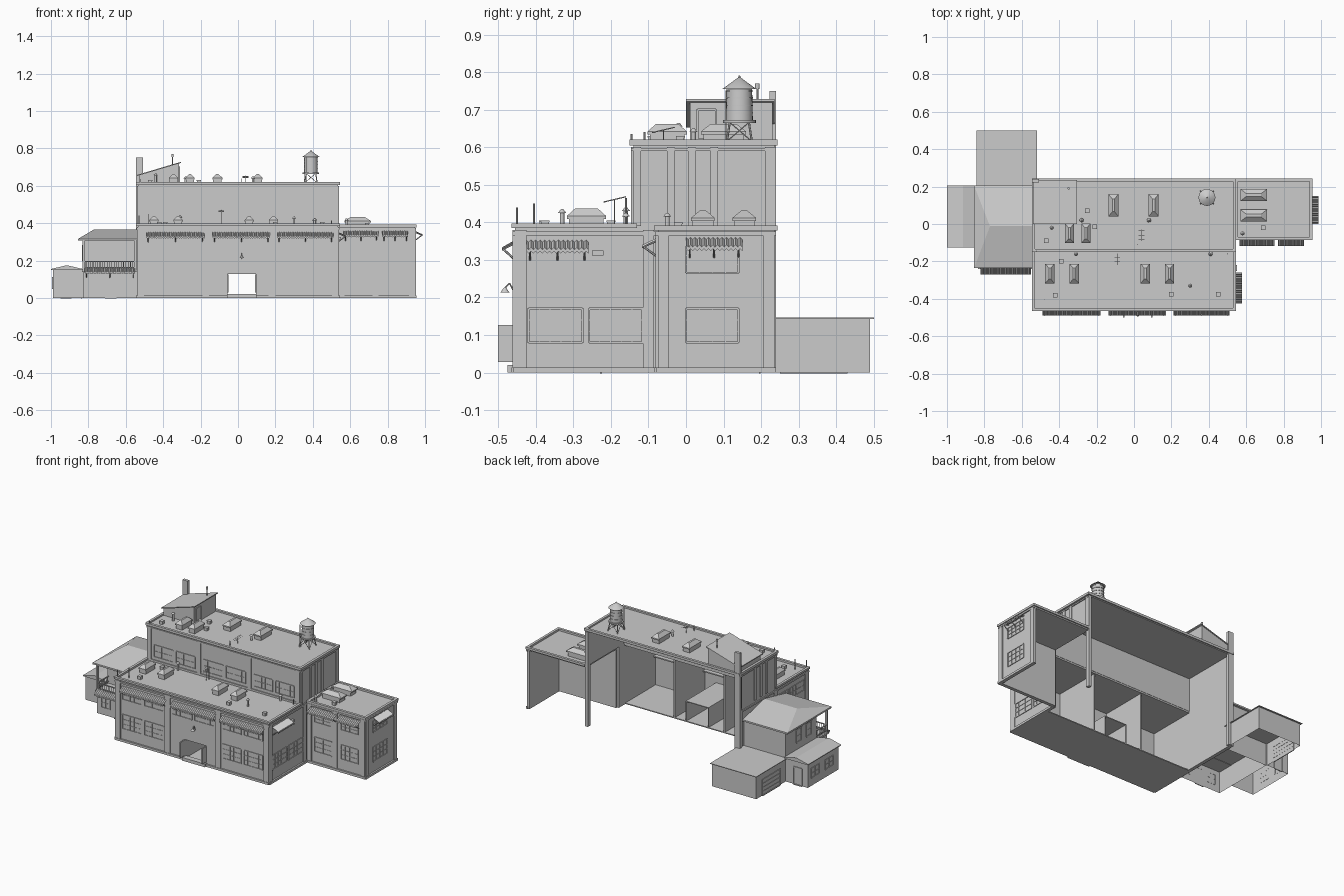
import bpy, bmesh, math
from mathutils import Vector, Matrix

def finish(bm, name, smooth=False):
    bmesh.ops.dissolve_degenerate(bm, edges=bm.edges[:], dist=1e-6)
    me = bpy.data.meshes.new(name)
    bm.to_mesh(me); bm.free()
    ob = bpy.data.objects.new(name, me)
    bpy.context.collection.objects.link(ob)
    if smooth:
        bpy.context.view_layer.objects.active = ob
        ob.select_set(True)
        bpy.ops.object.shade_smooth_by_angle(angle=math.radians(40))
        ob.select_set(False)
    return ob

def box(bm, x0, x1, y0, y1, z0, z1, open_bottom=False):
    m = Matrix.Translation(((x0+x1)/2, (y0+y1)/2, (z0+z1)/2)) @ Matrix.Diagonal((x1-x0, y1-y0, z1-z0, 1))
    r = bmesh.ops.create_cube(bm, size=1, matrix=m)
    if open_bottom:
        fs = [f for f in r['verts'][0].link_faces[:] + r['verts'][-1].link_faces[:] if all(abs(v.co.z-z0) < 1e-5 for v in f.verts)]
        bmesh.ops.delete(bm, geom=list(set(fs)), context='FACES_ONLY')

def hull(bm, pts):
    vs = [bm.verts.new(p) for p in pts]
    bmesh.ops.convex_hull(bm, input=vs)

def cone(bm, x, y, z0, z1, r0, r1, n=12):
    bmesh.ops.create_cone(bm, cap_ends=True, segments=n, radius1=r0, radius2=r1, depth=z1-z0,
                          matrix=Matrix.Translation((x, y, (z0+z1)/2)))

def rod(bm, p, q, r=0.002, n=6):
    p, q = Vector(p), Vector(q)
    rot = (q-p).to_track_quat('Z', 'Y').to_matrix().to_4x4()
    bmesh.ops.create_cone(bm, cap_ends=True, segments=n, radius1=r, radius2=r, depth=(q-p).length,
                          matrix=Matrix.Translation((p+q)/2) @ rot)

# a wall is (axis, position, outward sign); 'y' walls run along x, 'x' walls along y
def at(wall, a, out, z):
    ax, pos, s = wall
    return (a, pos+s*out, z) if ax == 'y' else (pos+s*out, a, z)

def slab(bm, wall, a0, a1, z0, z1, o0, o1):
    p, q = at(wall, a0, o0, z0), at(wall, a1, o1, z1)
    box(bm, *[f(p[i], q[i]) for i in range(3) for f in (min, max)])

def window(bm, wall, a0, a1, z0, z1, nx=4, nz=3):
    for i in range(nx+1):
        a, t = a0+(a1-a0)*i/nx, 0.003 if i in (0, nx) else 0.001
        slab(bm, wall, a-t, a+t, z0, z1, -0.001, 0.004 if t > 0.002 else 0.0025)
    for i in range(nz+1):
        z, t = z0+(z1-z0)*i/nz, 0.003 if i in (0, nz) else 0.001
        slab(bm, wall, a0, a1, z-t, z+t, -0.001, 0.004 if t > 0.002 else 0.0025)

def awning(bm, wall, a0, a1, z=0.357, out=0.042):
    n = int((a1-a0)/0.006)
    prev = None
    for i in range(n+1):
        a, w = a0+(a1-a0)*i/n, 0.003*(-1)**i
        cur = [bm.verts.new(at(wall, a, o, zz)) for o, zz in ((0, z+w), (out, z-0.02+w), (out, z-0.03+w))]
        if prev:
            for k in range(2):
                bm.faces.new((prev[k], prev[k+1], cur[k+1], cur[k]))
        prev = cur
    for a in (a0+0.01, (a0+a1)/2, a1-0.01):
        rod(bm, at(wall, a, 0, z-0.05), at(wall, a, out-0.004, z-0.022), 0.003)
        rod(bm, at(wall, a, 0, z-0.006), at(wall, a, out, z-0.024), 0.002)

def parapet(bm, x0, x1, y0, y1, z0, z1, t=0.016):
    for b in ((x0, x1, y0, y0+t), (x0, x1, y1-t, y1), (x0, x0+t, y0+t, y1-t), (x1-t, x1, y0+t, y1-t)):
        box(bm, *b, z0, z1)

T = 0.012
FRONT, UPFRONT = ('y', -0.455, -1), ('y', -0.14, -1)
LEFT, RIGHT = ('x', -0.535, -1), ('x', 0.535, 1)
WFRONT, WRIGHT = ('y', -0.075, -1), ('x', 0.945, 1)

# main walls, front wall split around the entrance
bm = bmesh.new()
for a0, a1, z0 in ((-0.535, -0.055, 0), (0.095, 0.535, 0), (-0.055, 0.095, 0.127)):
    slab(bm, FRONT, a0, a1, z0, 0.385, -T, 0)
slab(bm, LEFT, -0.455, 0.235, 0, 0.385, -T, 0)
slab(bm, RIGHT, -0.455, -0.075, 0, 0.385, -T, 0)
for w in (LEFT, RIGHT):
    slab(bm, w, -0.14, 0.235, 0.385, 0.605, -T, 0)
slab(bm, UPFRONT, -0.535, 0.535, 0.385, 0.605, -T, 0)
finish(bm, "main_walls")

# wing walls, back left open
bm = bmesh.new()
slab(bm, WFRONT, 0.535, 0.945, 0, 0.38, -T, 0)
slab(bm, WRIGHT, -0.075, 0.235, 0, 0.38, -T, 0)
finish(bm, "wing_walls")

# roofs, floor, partitions and entrance passage
bm = bmesh.new()
box(bm, -0.535, 0.535, -0.455, -0.13, 0.375, 0.385)
box(bm, -0.535, 0.535, -0.14, 0.235, 0.6, 0.61)
box(bm, 0.535, 0.945, -0.075, 0.235, 0.37, 0.38)
finish(bm, "roof_slabs")
bm = bmesh.new()
box(bm, -0.54, 0.54, -0.46, -0.14, 0, 0.006)
for x in (-0.17, 0.18):
    box(bm, x-0.004, x+0.004, -0.445, -0.14, 0, 0.38)
box(bm, -0.53, 0.53, -0.445, -0.42, 0.19, 0.197)
for x in (-0.06, 0.095):
    box(bm, x, x+0.005, -0.455, -0.14, 0, 0.13)
box(bm, -0.06, 0.1, -0.455, -0.14, 0.127, 0.132)
finish(bm, "interior_partitions")

# cornices, skirting and pilasters
bm = bmesh.new()
parapet(bm, -0.545, 0.545, -0.465, -0.13, 0.385, 0.397)
parapet(bm, -0.545, 0.545, -0.15, 0.243, 0.605, 0.62)
parapet(bm, 0.54, 0.955, -0.085, 0.243, 0.378, 0.392)
for w, a0, a1 in ((FRONT, -0.54, 0.54), (LEFT, -0.46, 0.24), (RIGHT, -0.46, -0.08), (WFRONT, 0.54, 0.95), (WRIGHT, -0.08, 0.24)):
    gaps = ((a0, -0.06), (0.1, a1)) if w is FRONT else ((a0, a1),)
    for g in gaps:
        slab(bm, w, *g, 0, 0.014, -0.002, 0.01)
    slab(bm, w, a0, a1, 0.365, 0.375, -0.002, 0.007)
for w, a0, a1 in ((UPFRONT, -0.54, 0.54), (LEFT, -0.145, 0.24), (RIGHT, -0.145, 0.24)):
    slab(bm, w, a0, a1, 0.59, 0.598, -0.002, 0.006)
bays = (-0.52, -0.172, 0.182, 0.52)
for a in bays:
    slab(bm, FRONT, a-0.018, a+0.018, 0, 0.38, -0.004, 0.007)
    slab(bm, UPFRONT, a-0.012, a+0.012, 0.385, 0.6, -0.004, 0.006)
for a in (-0.44, -0.1):
    slab(bm, RIGHT, a-0.015, a+0.015, 0, 0.38, -0.004, 0.006)
for a in (-0.44, -0.13, 0.22):
    slab(bm, LEFT, a-0.015, a+0.015, 0, 0.38, -0.004, 0.006)
for a in (-0.13, -0.04, 0.015, 0.075, 0.22):
    for w in (LEFT, RIGHT):
        slab(bm, w, a-0.01, a+0.01, 0.39, 0.6, -0.004, 0.005)
for a in (0.555, 0.735, 0.93):
    slab(bm, WFRONT, a-0.015, a+0.015, 0, 0.37, -0.004, 0.006)
for a in (-0.06, 0.22):
    slab(bm, WRIGHT, a-0.015, a+0.015, 0, 0.37, -0.004, 0.006)
box(bm, 0.52, 0.54, 0.215, 0.24, 0, 0.6)
finish(bm, "cornices_and_pilasters")

# windows
bm = bmesh.new()
for b in range(3):
    c0, c1 = bays[b]+0.03, bays[b+1]-0.03
    mid = (c0+c1)/2
    for a0, a1 in ((c0, mid-0.01), (mid+0.01, c1)):
        if b != 1:
            window(bm, FRONT, a0, a1, 0.08, 0.17, 5, 3)
        window(bm, FRONT, a0, a1, 0.265, 0.325, 5, 2)
        window(bm, UPFRONT, a0, a1, 0.415, 0.49, 5, 2)
for a0, a1 in ((-0.42, -0.275), (-0.258, -0.115)):
    window(bm, RIGHT, a0, a1, 0.08, 0.17, 5, 3)
    window(bm, LEFT, a0, a1, 0.08, 0.17, 5, 3)
    window(bm, LEFT, a0, a1, 0.265, 0.33, 5, 2)
for z0, z1 in ((0.08, 0.17), (0.265, 0.335)):
    window(bm, WRIGHT, 0.0, 0.14, z0, z1, 4, 3)
    for a in (0.59, 0.775):
        window(bm, WFRONT, a, a+0.12, z0, z1, 4, 3)
finish(bm, "windows")

# corrugated awnings
bm = bmesh.new()
for a0, a1 in ((-0.49, -0.18), (-0.135, 0.17), (0.21, 0.51)):
    awning(bm, FRONT, a0, a1, 0.35, 0.035)
awning(bm, RIGHT, -0.425, -0.26, 0.35)
for a0, a1 in ((0.565, 0.75), (0.77, 0.91)):
    awning(bm, WFRONT, a0, a1)
awning(bm, WRIGHT, 0, 0.15)
awning(bm, ('y', -0.235, -1), -0.82, -0.55, 0.16, 0.035)
finish(bm, "awnings")

# open entrance doors, lamp and side sign
bm = bmesh.new()
for x in (-0.06, 0.092):
    box(bm, x, x+0.008, -0.5, -0.457, 0.028, 0.126)
box(bm, -0.06, 0.1, -0.475, -0.44, 0, 0.02)
rod(bm, (0.02, -0.455, 0.21), (0.02, -0.47, 0.238))
rod(bm, (0.02, -0.47, 0.238), (0.02, -0.482, 0.225))
cone(bm, 0.02, -0.482, 0.213, 0.226, 0.012, 0.003)
box(bm, 0.535, 0.55, -0.25, -0.22, 0.312, 0.325)
finish(bm, "entrance_doors_and_lamp")

# skylights
bm = bmesh.new()
sky = [(x, -0.265, 0.385, 0.046, 0.1) for x in (-0.45, -0.32, 0.06, 0.19)]
sky += [(x, 0.1, 0.61, 0.05, 0.115) for x in (-0.11, 0.105)] + [(x, -0.05, 0.61, 0.045, 0.1) for x in (-0.345, -0.257)]
sky += [(0.64, y, 0.38, 0.13, 0.06) for y in (0.155, 0.045)]
for x, y, z, w, d in sky:
    box(bm, x-w*.46, x+w*.46, y-d*.46, y+d*.46, z, z+0.026)
    kx, ky = (0.12, 0.3) if d > w else (0.3, 0.12)
    hull(bm, [(x+sx*w*k, y+sy*d*l, z+h) for k, l, h in ((.54, .52, .024), (.54, .52, .032), (kx, ky, .052)) for sx in (-1, 1) for sy in (-1, 1)])
finish(bm, "skylights")

# rooftop hut, tall chimney
bm = bmesh.new()
hull(bm, [(x, y, z) for y in (0.01, 0.23) for x, z in ((-0.53, 0.605), (-0.315, 0.605), (-0.53, 0.655), (-0.315, 0.72))])
hull(bm, [(x, y, z+t) for y in (0.0, 0.235) for x, z in ((-0.54, 0.652), (-0.305, 0.722)) for t in (0, 0.006)])
window(bm, ('x', -0.315, 1), 0.03, 0.08, 0.62, 0.7, 1, 1)
finish(bm, "rooftop_hut")
bm = bmesh.new()
box(bm, -0.545, -0.508, 0.222, 0.24, 0, 0.75)
finish(bm, "tall_chimney")

# water tower
bm = bmesh.new()
X, Y = 0.39, 0.142
cone(bm, X, Y, 0.672, 0.755, 0.036, 0.034, 24)
for z in (0.69, 0.71, 0.73, 0.748):
    cone(bm, X, Y, z, z+0.003, 0.037, 0.037, 24)
cone(bm, X, Y, 0.664, 0.672, 0.044, 0.044, 24)
cone(bm, X, Y, 0.755, 0.785, 0.045, 0.004, 24)
cone(bm, X, Y, 0.783, 0.791, 0.004, 0.002, 8)
legs = [(X+sx*0.034, Y+sy*0.034) for sx, sy in ((-1, -1), (1, -1), (1, 1), (-1, 1))]
for (a, b), (c, d) in zip(legs, legs[1:]+legs[:1]):
    top = lambda p, q: (X+(p-X)*.75, Y+(q-Y)*.75, 0.666)
    rod(bm, (a, b, 0.61), top(a, b), 0.003)
    rod(bm, (a, b, 0.615), top(c, d), 0.0015)
    rod(bm, (c, d, 0.615), top(a, b), 0.0015)
for dx in (-0.005, 0.005):
    rod(bm, (X+dx-0.03, Y-0.035, 0.61), (X+dx-0.03, Y-0.035, 0.75), 0.0012)
finish(bm, "water_tower", True)

# roof vents, pipes and aerials
bm = bmesh.new()
for x, y, z in ((-0.42, -0.38, .385), (0.2, -0.375, .385), (0.45, -0.375, .385), (-0.39, -0.2, .385), (-0.47, -0.09, .61),
                (-0.25, 0.07, .61), (-0.21, -0.015, .61), (0.69, -0.02, .38)):
    box(bm, x-0.01, x+0.01, y-0.01, y+0.01, z, z+0.016)
    box(bm, x-0.012, x+0.012, y-0.012, y+0.012, z+0.016, z+0.02)
for x, y, z, h in ((-0.44, -0.02, .61, .045), (-0.28, 0.02, .61, .03), (0.08, 0.02, .61, .03), (-0.31, -0.16, .385, .045),
                   (0.3, -0.33, .385, .04), (0.41, -0.16, .385, .03), (0.58, -0.05, .38, .035)):
    cone(bm, x, y, z, z+h, 0.006, 0.006)
    cone(bm, x, y, z+h, z+h+0.01, 0.011, 0.003)
for x, y, z, h in ((-0.48, -0.405, .385, .065), (-0.53, -0.45, .385, .055), (-0.09, -0.16, .385, .08), (-0.52, -0.145, .61, .025),
                   (-0.35, 0.19, .68, .09), (0.02, -0.11, .61, .03), (0.5, -0.16, .385, .03)):
    rod(bm, (x, y, z), (x, y, z+h), 0.0025)
cone(bm, -0.35, 0.19, 0.755, 0.77, 0.006, 0.006)
for x, y, z in ((-0.09, -0.19, .46), (0.04, -0.06, .645)):
    rod(bm, (x, y, z-0.07 if z < .5 else .61), (x, y, z), 0.0015)
    rod(bm, (x, y-0.03, z-0.006), (x, y+0.03, z+0.008), 0.0015)
    for k in range(-2, 3):
        rod(bm, (x-0.015, y+k*0.012, z+k*0.003), (x+0.015, y+k*0.012, z+k*0.003), 0.001)
finish(bm, "roof_vents_and_aerials")

# side house with balcony
bm = bmesh.new()
box(bm, -0.83, -0.54, -0.225, 0.19, 0, 0.14, True)
box(bm, -0.83, -0.54, -0.12, 0.19, 0.14, 0.308, True)
box(bm, -0.835, -0.54, -0.24, -0.12, 0.138, 0.15)
HF, HL = ('y', -0.12, -1), ('x', -0.83, -1)
for a in (-0.79, -0.64):
    window(bm, HF, a, a+0.06, 0.2, 0.28, 2, 2)
window(bm, HF, -0.71, -0.66, 0.152, 0.285, 1, 1)
window(bm, ('y', -0.225, -1), -0.71, -0.65, 0, 0.11, 1, 1)
for a in (-0.8, -0.62):
    window(bm, ('y', -0.225, -1), a, a+0.06, 0.045, 0.11, 2, 2)
for a in (-0.07, 0.03):
    window(bm, HL, a, a+0.05, 0.2, 0.28, 2, 2)
finish(bm, "side_house")
bm = bmesh.new()
hull(bm, [(x, y, z) for x in (-0.855, -0.54) for y in (-0.235, 0.205) for z in (0.306, 0.316)] + [(-0.77, -0.012, 0.366), (-0.54, -0.012, 0.366)])
finish(bm, "side_house_hip_roof")
bm = bmesh.new()
for x in (-0.825, -0.55):
    box(bm, x-0.006, x+0.006, -0.236, -0.224, 0.15, 0.31)
for z in (0.16, 0.192):
    box(bm, -0.825, -0.55, -0.233, -0.227, z, z+0.005)
    box(bm, -0.828, -0.822, -0.23, -0.12, z, z+0.005)
for i in range(1, 22):
    rod(bm, (-0.825+i*0.0125, -0.23, 0.15), (-0.825+i*0.0125, -0.23, 0.195), 0.0017, 4)
for i in range(1, 9):
    rod(bm, (-0.825, -0.23+i*0.0125, 0.15), (-0.825, -0.23+i*0.0125, 0.195), 0.0017, 4)
finish(bm, "balcony_railing")

# back garage and gabled lean-to
bm = bmesh.new()
box(bm, -0.835, -0.525, 0.19, 0.49, 0, 0.143, True)
box(bm, -0.842, -0.518, 0.19, 0.5, 0.143, 0.147)
window(bm, ('x', -0.835, -1), 0.25, 0.43, 0, 0.1, 1, 4)
finish(bm, "back_garage")
bm = bmesh.new()
box(bm, -0.99, -0.83, -0.115, 0.195, 0, 0.15, True)
hull(bm, [(x, y, z) for y in (-0.125, 0.205) for x, z in ((-1.0, 0.15), (-1.0, 0.155), (-0.915, 0.175), (-0.83, 0.15), (-0.83, 0.155))])
window(bm, ('y', 0.195, 1), -0.95, -0.89, 0, 0.11, 1, 1)
window(bm, ('x', -0.99, -1), -0.06, 0.02, 0.05, 0.11, 2, 2)
window(bm, ('x', -0.99, -1), 0.08, 0.16, 0.05, 0.11, 2, 2)
finish(bm, "side_lean_to")
